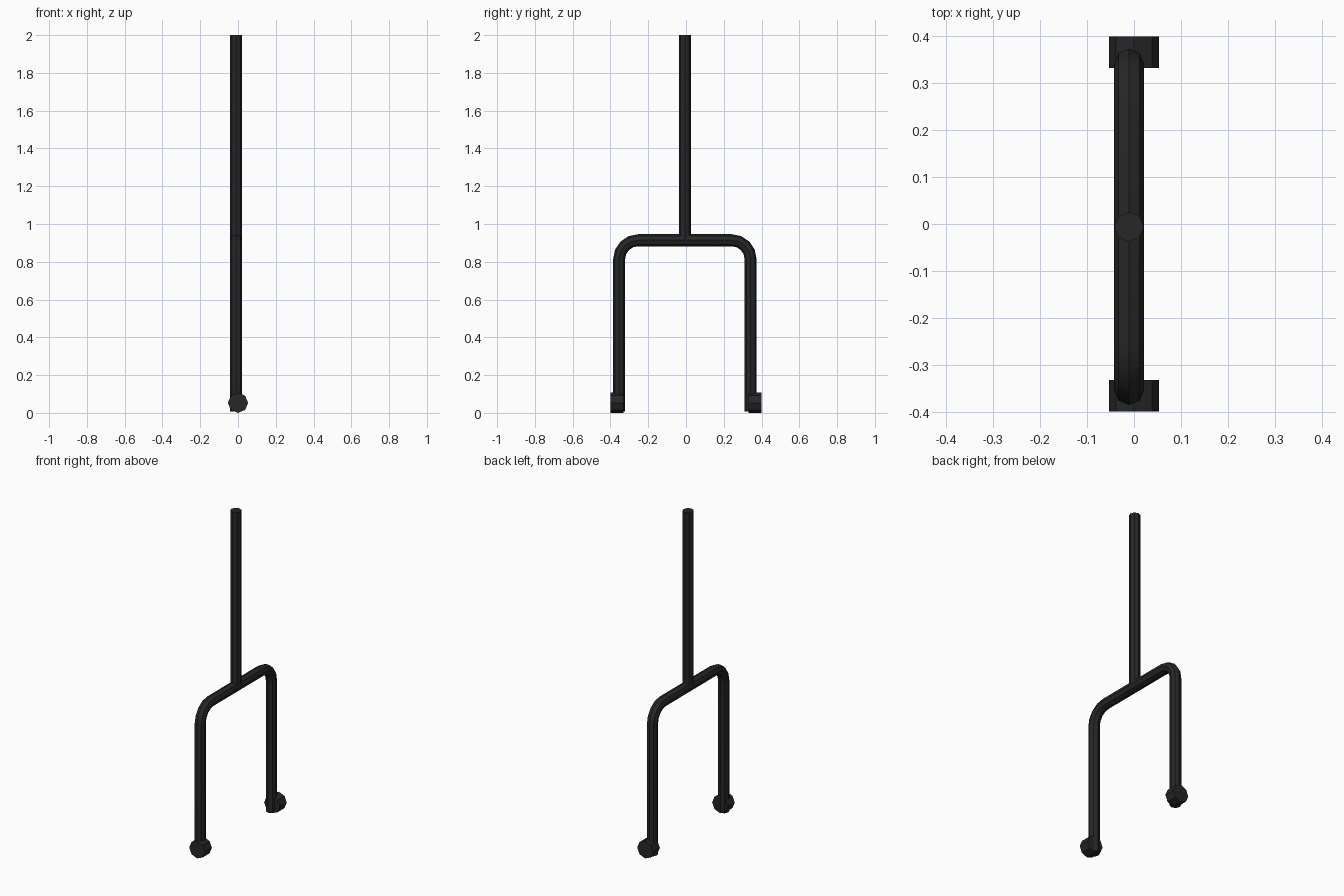
import bpy, bmesh, math
from mathutils import Vector

if "Cube" in bpy.data.objects:
    bpy.data.objects.remove(bpy.data.objects["Cube"])

SIDES = 8
TUBE_R = 0.0318
CX, CY = -0.0105, -0.006      # tube centre line is slightly off the origin

black = bpy.data.materials.new("black_paint")
black.diffuse_color = (0.02, 0.02, 0.02, 1)
black.use_nodes = True
black.node_tree.nodes["Principled BSDF"].inputs["Base Color"].default_value = black.diffuse_color


def sweep(name, path, radius, x):
    """Eight-sided tube along a path of (y, z) points in the plane at x."""
    pts = [Vector((x, y, z)) for y, z in path]
    side = Vector((1, 0, 0))
    bm = bmesh.new()
    rings = []
    for i, p in enumerate(pts):
        a, b = pts[max(i - 1, 0)], pts[min(i + 1, len(pts) - 1)]
        normal = side.cross((b - a).normalized())
        rings.append([bm.verts.new(p + radius * (math.cos(t) * side + math.sin(t) * normal))
                      for t in (2 * math.pi * k / SIDES for k in range(SIDES))])
    for r, s in zip(rings, rings[1:]):
        for k in range(SIDES):
            n = (k + 1) % SIDES
            bm.faces.new((r[k], r[n], s[n], s[k]))
    bm.faces.new(rings[0])
    bm.faces.new(rings[-1])
    bmesh.ops.recalc_face_normals(bm, faces=bm.faces[:])
    mesh = bpy.data.meshes.new(name)
    bm.to_mesh(mesh)
    bm.free()
    obj = bpy.data.objects.new(name, mesh)
    bpy.context.collection.objects.link(obj)
    mesh.materials.append(black)
    bpy.ops.object.select_all(action='DESELECT')
    obj.select_set(True)
    bpy.context.view_layer.objects.active = obj
    bpy.ops.object.shade_smooth_by_angle(angle=math.radians(35))
    return obj


# fork: two legs joined by a crossbar with rounded corners
HALF, TOP, BEND, STEPS = 0.348, 0.914, 0.1, 4
arc = [(HALF - BEND + BEND * math.cos(t), TOP - BEND + BEND * math.sin(t))
       for t in (math.pi / 2 * k / STEPS for k in range(STEPS + 1))]
half = [(HALF, 0.008)] + arc
path = half + [(-y, z) for y, z in reversed(half)]
sweep("fork_legs", [(y + CY, z) for y, z in path], TUBE_R, CX)

# steering tube rising from the crossbar
sweep("steering_tube", [(CY, TOP), (CY, 2.0)], TUBE_R, CX)

# axle ends at the foot of each leg
for label, s in (("front", -1), ("back", 1)):
    sweep(label + "_axle_end", [(s * 0.332, 0.0535), (s * 0.4, 0.0535)], 0.0535, 0.0)
